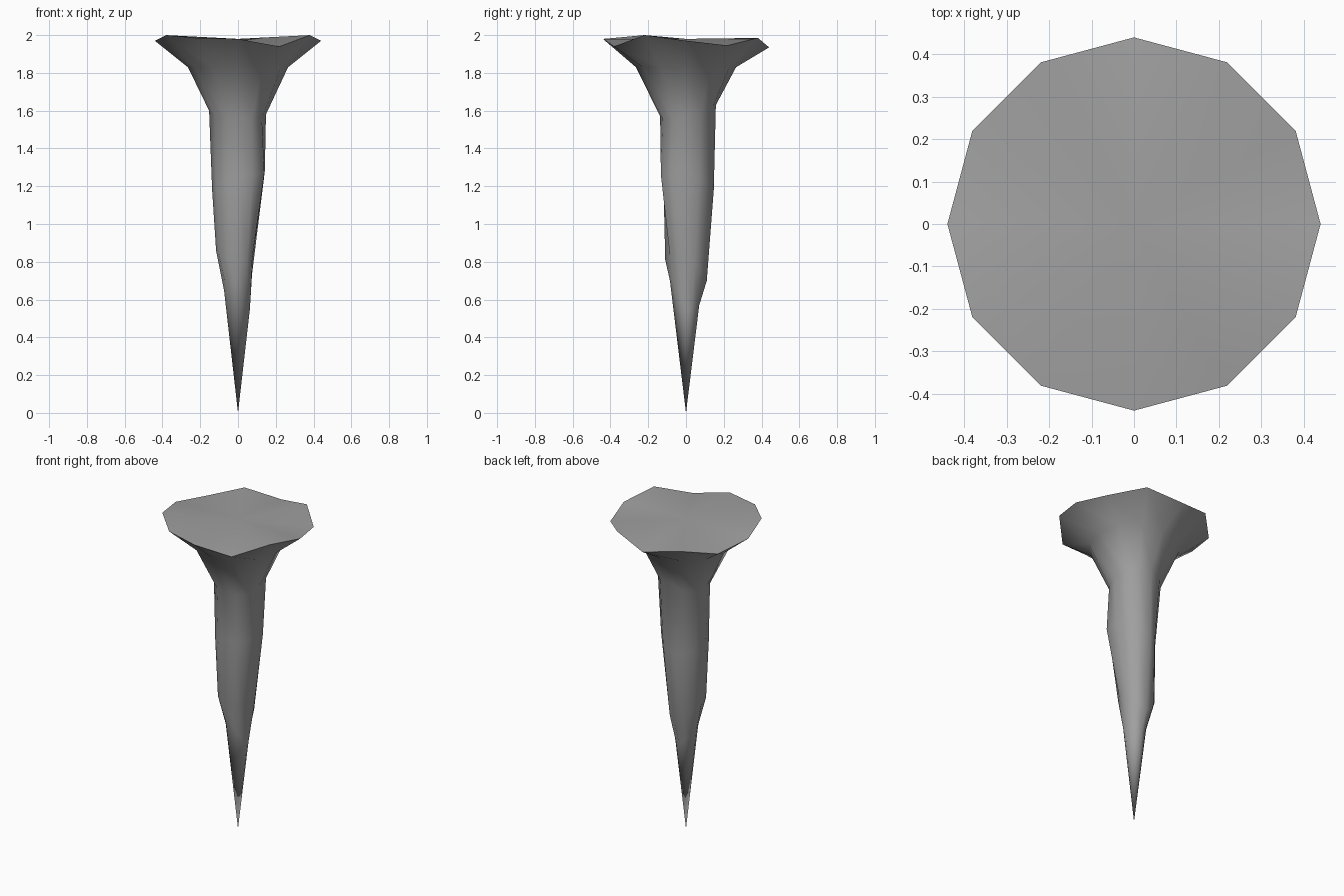
import bpy
import bmesh
import math

if "Cube" in bpy.data.objects:
    bpy.data.objects.remove(bpy.data.objects["Cube"], do_unlink=True)

SIDES = 12

# Single stone colour
stone = bpy.data.materials.new("stone_grey")
stone.use_nodes = True
stone.diffuse_color = (0.35, 0.35, 0.35, 1)
stone.node_tree.nodes["Principled BSDF"].inputs["Base Color"].default_value = (0.35, 0.35, 0.35, 1)


def sample(values, angle):
    """Read evenly spaced values around a circle, blending between neighbours."""
    position = angle / math.tau * len(values)
    index = int(position)
    blend = position - index
    first = values[index % len(values)]
    second = values[(index + 1) % len(values)]
    return first + (second - first) * blend


def add_ring(bm, heights, radii):
    """Add one irregular ring of vertices, starting at +x."""
    ring = []
    for i in range(SIDES):
        angle = math.tau * i / SIDES
        radius = sample(radii, angle)
        height = sample(heights, angle)
        ring.append(bm.verts.new((radius * math.cos(angle), radius * math.sin(angle), height)))
    return ring


def add_fan(bm, ring, tip):
    for i, vert in enumerate(ring):
        bm.faces.new((vert, ring[(i + 1) % SIDES], tip))


def add_band(bm, upper, lower):
    for i in range(SIDES):
        j = (i + 1) % SIDES
        bm.faces.new((upper[i], lower[i], lower[j], upper[j]))


# Uneven rim, then the rings of the spike going down: heights, radii
rim_heights = [1.97, 1.945, 1.985, 1.935, 1.975, 1.94, 1.97, 2.0, 1.985, 1.98, 1.94, 2.0]
rings = [
    (rim_heights, [0.44]),
    ([1.83], [0.265]),
    ([1.58, 1.62, 1.63, 1.57, 1.6, 1.56, 1.57, 1.55], [0.148, 0.17, 0.158, 0.158, 0.153, 0.133, 0.137, 0.145]),
    ([1.28, 1.18, 1.18, 1.25], [0.142, 0.146, 0.147, 0.117, 0.137, 0.13, 0.12, 0.17]),
    ([0.83, 0.7, 0.86, 0.81], [0.08, 0.1, 0.11, 0.123, 0.116, 0.117, 0.11, 0.09]),
    ([0.55, 0.57, 0.65, 0.7], [0.063, 0.06, 0.07, 0.07, 0.074, 0.07, 0.085, 0.06]),
]

bm = bmesh.new()
built = [add_ring(bm, heights, radii) for heights, radii in rings]

# Flared top, body and pointed tip
add_fan(bm, built[0], bm.verts.new((0, 0, 1.98)))
for upper, lower in zip(built, built[1:]):
    add_band(bm, upper, lower)
add_fan(bm, built[-1], bm.verts.new((0, 0, 0)))
bmesh.ops.recalc_face_normals(bm, faces=bm.faces)

mesh = bpy.data.meshes.new("stone_spike")
bm.to_mesh(mesh)
bm.free()
mesh.materials.append(stone)
spike = bpy.data.objects.new("stone_spike", mesh)
bpy.context.collection.objects.link(spike)

# Smooth body with a sharp rim
bpy.ops.object.select_all(action="DESELECT")
spike.select_set(True)
bpy.context.view_layer.objects.active = spike
bpy.ops.object.shade_smooth_by_angle(angle=math.radians(70))
